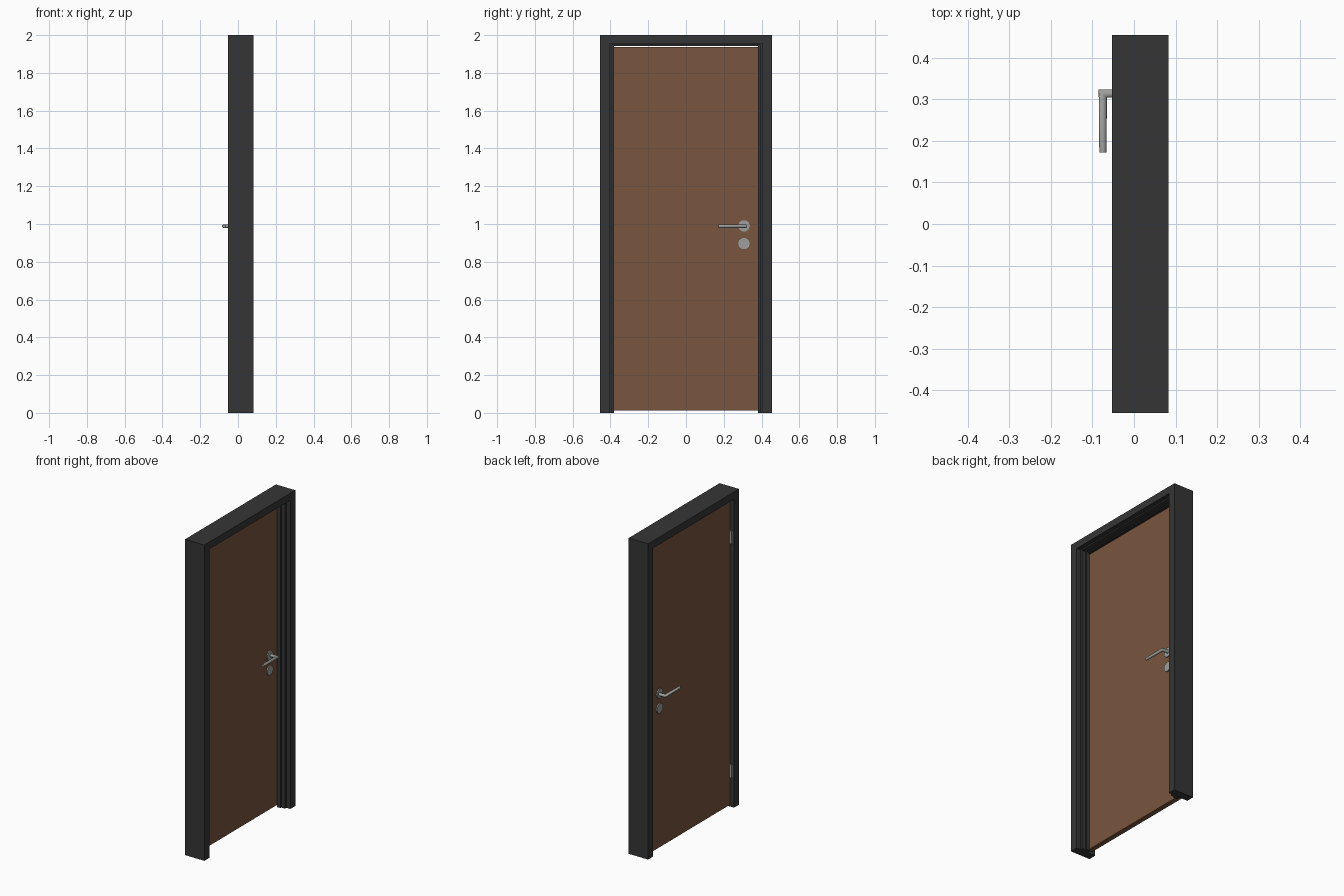
import bpy, bmesh, math
from mathutils import Matrix

if "Cube" in bpy.data.objects:
    bpy.data.objects.remove(bpy.data.objects["Cube"])


def material(name, rgb):
    m = bpy.data.materials.new(name)
    m.diffuse_color = (*rgb, 1)
    m.use_nodes = True
    m.node_tree.nodes["Principled BSDF"].inputs["Base Color"].default_value = m.diffuse_color
    return m


CHARCOAL = material("charcoal", (0.036, 0.036, 0.036))
BROWN = material("brown wood", (0.19, 0.09, 0.047))
STEEL = material("brushed steel", (0.34, 0.34, 0.33))


def add(name, bm, mat, smooth=False):
    bmesh.ops.recalc_face_normals(bm, faces=bm.faces)
    me = bpy.data.meshes.new(name)
    bm.to_mesh(me)
    bm.free()
    me.materials.append(mat)
    ob = bpy.data.objects.new(name, me)
    bpy.context.collection.objects.link(ob)
    if smooth:
        bpy.context.view_layer.objects.active = ob
        ob.select_set(True)
        bpy.ops.object.shade_smooth_by_angle(angle=math.radians(50))
        ob.select_set(False)
    return ob


def loft(name, rings, mat, smooth=False):
    """Skin closed rings of points and cap both ends."""
    bm = bmesh.new()
    vs = [[bm.verts.new(p) for p in r] for r in rings]
    n = len(vs[0])
    for a, b in zip(vs, vs[1:]):
        for i in range(n):
            j = (i + 1) % n
            bm.faces.new((a[i], a[j], b[j], b[i]))
    bm.faces.new(vs[0])
    bm.faces.new(vs[-1])
    return add(name, bm, mat, smooth)


def box(name, lo, hi, mat):
    bm = bmesh.new()
    bmesh.ops.create_cube(bm, size=1)
    for v in bm.verts:
        v.co = [(l + h) / 2 + c * (h - l) for l, h, c in zip(lo, hi, v.co)]
    return add(name, bm, mat)


def cylinder(name, centre, r, depth, axis, sides, mat):
    bm = bmesh.new()
    bmesh.ops.create_cone(bm, cap_ends=True, segments=sides, radius1=r, radius2=r, depth=depth)
    turn = Matrix.Rotation(math.pi / 2, 4, 'Y') if axis == 'X' else Matrix()
    bmesh.ops.transform(bm, matrix=Matrix.Translation(centre) @ turn, verts=bm.verts)
    return add(name, bm, mat, True)


# Frame: stepped profile (half width, height, depth) swept up, across and down
profile = [
    (.455, 2, -.053), (.405, 1.953, -.053), (.405, 1.953, .006), (.382, 1.943, .006),
    (.382, 1.943, .03), (.391, 1.947, .03), (.391, 1.947, .056), (.405, 1.955, .056),
    (.405, 1.955, .083), (.455, 2, .083)]
loft("door_frame", [
    [(x, -y, 0) for y, z, x in profile],
    [(x, -y, z) for y, z, x in profile],
    [(x, y, z) for y, z, x in profile],
    [(x, y, 0) for y, z, x in profile]], CHARCOAL)

# Door leaf, set back behind the frame face
BACK, FRONT = -.027, .005
box("door_leaf", (BACK, -.4, .013), (FRONT, .4, 1.936), BROWN)

# Handle set on both faces
MID = (BACK + FRONT) / 2
for side, label in ((-1, "outer"), (1, "inner")):
    face = BACK if side < 0 else FRONT
    for part, z in (("handle_rose", .99), ("key_rose", .896)):
        cylinder(f"{label}_{part}", (face + side * .003, .307, z), .031, .008, 'X', 10, STEEL)
    # Lever: neck, mitred elbow, tapered grip
    reach, neck = face + side * .048, .314
    ring = [(math.cos(a), math.sin(a)) for a in (math.tau * i / 10 for i in range(10))]
    r, e = .010, .0085
    loft(f"{label}_lever", [
        [(face, neck + r * u, .988 + r * w) for u, w in ring],
        [(reach + side * r * u, neck + r * u, .988 + r * w) for u, w in ring],
        [(reach + side * e * u, .172, .988 + e * w) for u, w in ring]], STEEL, True)

# Hinges in the recess on the outer face
for z, label in ((.23, "lower"), (1.71, "upper")):
    cylinder(f"{label}_hinge_pin", (-.034, -.398, z), .007, .08, 'Z', 10, STEEL)
    box(f"{label}_hinge_plate", (-.048, -.406, z - .038), (-.03, -.402, z + .038), STEEL)
